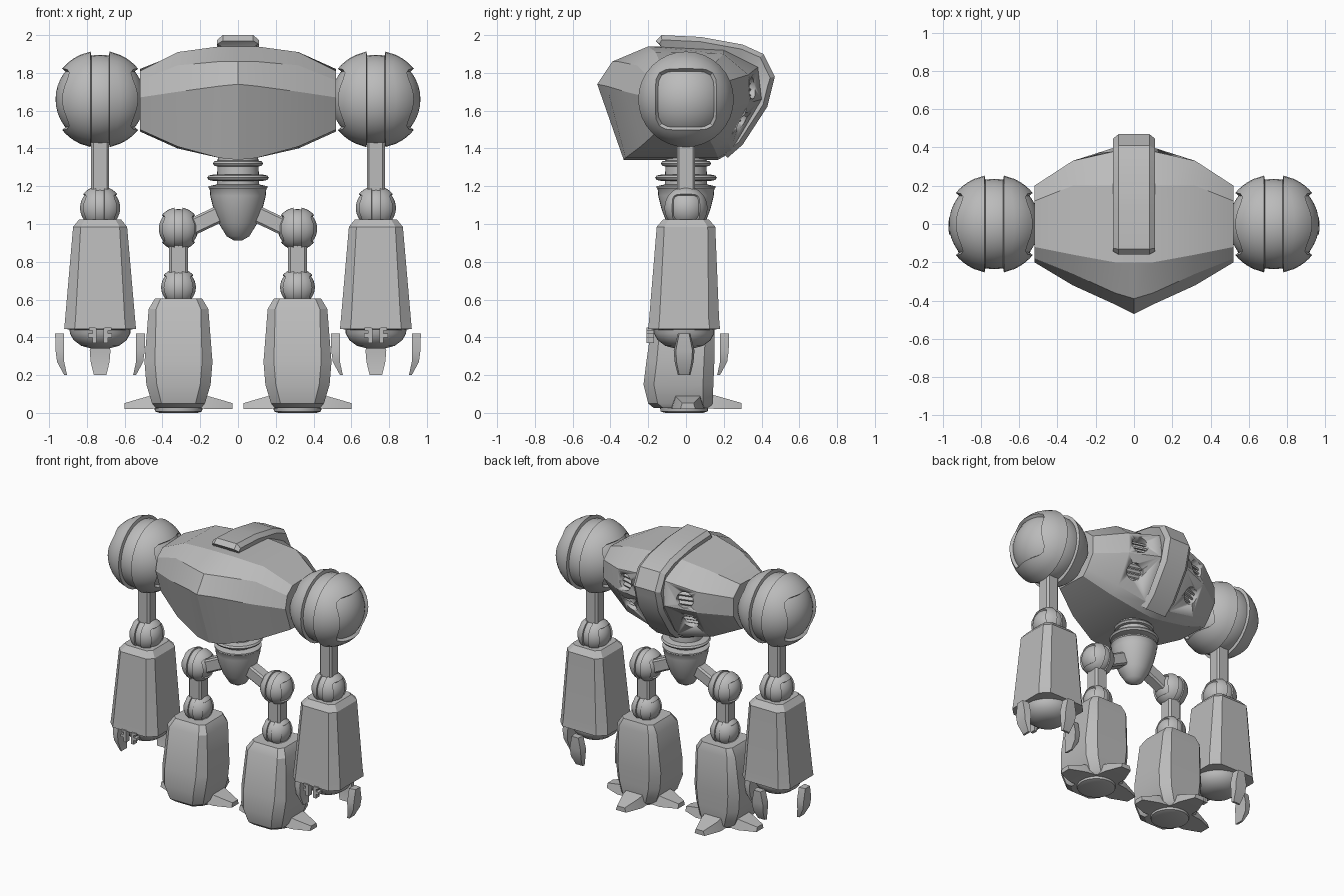
import bpy, bmesh, math
from mathutils import Vector, Matrix
from mathutils.bvhtree import BVHTree

if "Cube" in bpy.data.objects:
    bpy.data.objects.remove(bpy.data.objects["Cube"])

grey = bpy.data.materials.new("plain grey")
grey.use_nodes = True
grey.diffuse_color = (0.5, 0.5, 0.5, 1)
grey.node_tree.nodes["Principled BSDF"].inputs["Base Color"].default_value = (0.5, 0.5, 0.5, 1)


def finish(name, bm, angle=30):
    bmesh.ops.recalc_face_normals(bm, faces=bm.faces)
    me = bpy.data.meshes.new(name)
    bm.to_mesh(me)
    bm.free()
    me.materials.append(grey)
    ob = bpy.data.objects.new(name, me)
    bpy.context.collection.objects.link(ob)
    bpy.ops.object.select_all(action='DESELECT')
    ob.select_set(True)
    bpy.context.view_layer.objects.active = ob
    bpy.ops.object.shade_smooth_by_angle(angle=math.radians(angle))
    return ob


def loft(name, rings, angle=30, caps=True, matrix=None):
    bm = bmesh.new()
    loops = [[bm.verts.new(p) for p in ring] for ring in rings]
    n = len(loops[0])
    for a, b in zip(loops, loops[1:]):
        for i in range(n):
            j = (i + 1) % n
            bm.faces.new((a[i], a[j], b[j], b[i]))
    if caps:
        bm.faces.new(loops[0])
        bm.faces.new(loops[-1])
    if matrix:
        bm.transform(matrix)
    return finish(name, bm, angle)


def circle(r, z, cx=0, cy=0, n=32):
    return [(cx + r * math.cos(2 * math.pi * i / n), cy + r * math.sin(2 * math.pi * i / n), z)
            for i in range(n)]


def turned(name, profile, cx=0, cy=0):
    return loft(name, [circle(r, z, cx, cy) for r, z in profile], 40)


def octagon(cx, cy, hx, hy, cut, z):
    c = cut
    quarter = [(hx, hy - c), (hx - c, hy), (c - hx, hy), (-hx, hy - c)]
    return [(cx + x, cy + y, z) for x, y in quarter + [(-x, -y) for x, y in quarter]]


def beam(name, a, b, half):
    a, b = Vector(a), Vector(b)
    turn = (b - a).to_track_quat('Z', 'Y').to_matrix().to_4x4()
    length = (b - a).length
    rings = [octagon(0, 0, half, half, half * .25, z) for z in (0, length)]
    return loft(name, rings, matrix=Matrix.Translation(a) @ turn)


def ball_joint(name, centre, scale):
    # Ball with two outer shells, each open at the end through a rounded square
    bm = bmesh.new()
    place = Matrix.Translation(centre) @ Matrix.Scale(scale, 4)
    bmesh.ops.create_uvsphere(bm, u_segments=32, v_segments=20, radius=.236,
                              matrix=place @ Matrix.Rotation(math.pi / 2, 4, 'Y'))
    finish(name + "_ball", bm, 40)
    for side, label in ((1, "outer"), (-1, "inner")):
        rings = []
        for radius, steps in ((.258, range(6)), (.228, range(5, -1, -1))):
            for k in steps:
                t, ring = k / 5, []
                for i in range(32):
                    a = 2 * math.pi * i / 32
                    square = .162 / (abs(math.cos(a)) ** 5 + abs(math.sin(a)) ** 5) ** .2
                    rho = (.253 * (1 - t) + square * t) * radius / .258
                    x = math.sqrt(radius ** 2 - rho ** 2)
                    ring.append((side * max(x, .04), rho * math.cos(a), rho * math.sin(a)))
                rings.append(ring)
        loft(name + "_" + label + "_shell", rings + rings[:1], 40, False, place)


# Torso, lofted from side to side
SECTIONS = [
    (0, ((-.47, 1.74), (-.39, 1.86), (-.2, 1.94), (.2, 1.93), (.38, 1.84), (.41, 1.66), (.24, 1.38), (.17, 1.34), (-.33, 1.34))),
    (.1, ((-.42, 1.73), (-.36, 1.86), (-.2, 1.94), (.2, 1.92), (.38, 1.83), (.4, 1.66), (.24, 1.39), (.17, 1.35), (-.32, 1.35))),
    (.32, ((-.32, 1.7), (-.26, 1.84), (-.16, 1.91), (.2, 1.9), (.33, 1.79), (.33, 1.64), (.22, 1.44), (.15, 1.4), (-.24, 1.41))),
    (.52, ((-.2, 1.67), (-.18, 1.76), (-.12, 1.81), (.12, 1.82), (.2, 1.75), (.2, 1.62), (.14, 1.53), (.1, 1.49), (-.14, 1.5))),
]
rows = [(-x, p) for x, p in SECTIONS[:0:-1]] + SECTIONS
torso = loft("torso", [[(x, y, z) for y, z in p] for x, p in rows], 24)

# Round vents with slats on the back
bm = bmesh.new()
bm.from_mesh(torso.data)
tree = BVHTree.FromBMesh(bm)
bm.free()
cutters = bmesh.new()
for x in (-.24, .24):
    for z in (1.72, 1.54):
        spot, normal, _, _ = tree.ray_cast(Vector((x, 2, z)), Vector((0, -1, 0)))
        frame = Matrix.Translation(spot) @ normal.to_track_quat('Z', 'Y').to_matrix().to_4x4()
        bmesh.ops.create_cone(cutters, cap_ends=True, segments=24, radius1=.058, radius2=.058,
                              depth=.12, matrix=frame)
        slats = bmesh.new()
        for k in (-1, 0, 1):
            bmesh.ops.create_cube(slats, size=1, matrix=frame @ Matrix.Translation((0, k * .032, -.04))
                                  @ Matrix.Rotation(.5, 4, 'X') @ Matrix.Diagonal((.11, .012, .04, 1)))
        finish("vent_slats", slats)
cutter = finish("vent_cutter", cutters)
cutter.hide_render = True
cutter.hide_viewport = True
cut = torso.modifiers.new("vents", 'BOOLEAN')
cut.operation = 'DIFFERENCE'
cut.object = cutter

# Spine band running over the top and down the back
SPINE = ((-.16, 1.97, .04), (-.13, 2, .08), (.08, 1.99, .08), (.3, 1.95, .08), (.41, 1.9, .08),
         (.47, 1.78, .09), (.455, 1.72, .08), (.43, 1.62, .06), (.3, 1.42, .04), (.22, 1.35, .03))
rings = []
for i, (y, z, depth) in enumerate(SPINE):
    before, after = SPINE[max(i - 1, 0)], SPINE[min(i + 1, len(SPINE) - 1)]
    d = Vector((after[0] - before[0], after[1] - before[1])).normalized()
    ny, nz = -d.y, d.x
    rings.append([(x, y - ny * s, z - nz * s) for x, s in
                  ((-.08, 0), (.08, 0), (.11, .025), (.09, depth), (-.09, depth), (-.11, .025))])
loft("spine_band", rings)

# Waist and pelvis
turned("waist_column", [(.115, 1.15), (.105, 1.4)])
for radius, z in ((.125, 1.32), (.155, 1.245)):
    turned("waist_ring", [(radius - .03, z - .018), (radius, z - .012), (radius + .008, z),
                          (radius, z + .012), (radius - .03, z + .018)])
turned("pelvis", [(.02, .912), (.06, .935), (.1, 1), (.13, 1.08), (.147, 1.15), (.15, 1.185),
                  (.155, 1.19), (.155, 1.2), (.11, 1.21)])


def digit(name, matrix, rows):
    # Tapered claw or toe pointing along local x; rows give out, low, high, half width
    rings = [[(x, -w, a), (x, w, a), (x, w * .75, b), (x, -w * .75, b)] for x, a, b, w in rows]
    loft(name, rings, matrix=matrix)


for side, label in ((1, "left"), (-1, "right")):
    arm, leg = side * .73, side * .315

    # Arm
    ball_joint(label + "_shoulder", (arm, 0, 1.66), 1)
    beam(label + "_upper_arm", (arm, 0, 1.08), (arm, 0, 1.5), .048)
    ball_joint(label + "_elbow", (arm, 0, 1.085), .45)
    loft(label + "_forearm", [octagon(arm, cy, hx, hy, cut, z) for cy, hx, hy, cut, z in (
        (-.01, .15, .15, .05, .44), (-.01, .19, .19, .055, .445), (-.01, .185, .185, .055, .5),
        (0, .143, .155, .04, .985), (0, .11, .12, .03, 1.025))])
    turned(label + "_hand", [(.05, .342), (.1, .355), (.14, .385), (.16, .42), (.163, .46)], arm, -.01)
    for turn in (0, 90, 180):
        spin = Matrix.Translation((arm, -.01, 0)) @ Matrix.Rotation(math.radians(turn), 4, 'Z')
        rings = [[(a, -w, z), (a, w, z), (b, w * .8, z), (b, -w * .8, z)] for a, b, w, z in (
            (.175, .19, .033, .2), (.19, .228, .05, .27), (.19, .236, .055, .33), (.19, .238, .033, .42))]
        loft(label + "_claw", rings, matrix=spin)
    for k in (-1, 1):
        bm = bmesh.new()
        for dx, z, w, h in ((0, .41, .022, .08), (.018, .41, .03, .02), (.012, .445, .035, .015)):
            bmesh.ops.create_cube(bm, size=1, matrix=Matrix.Translation((arm + k * (.03 + dx), -.19, z))
                                  @ Matrix.Diagonal((w, .04, h, 1)))
        finish(label + "_hand_clip", bm)

    # Leg
    beam(label + "_hip_strut", (0, 0, 1.1), (leg, 0, .95), .045)
    ball_joint(label + "_hip", (leg, 0, .975), .44)
    beam(label + "_thigh", (leg, 0, .58), (leg, 0, 1), .05)
    ball_joint(label + "_knee", (leg, 0, .665), .39)
    loft(label + "_lower_leg", [octagon(leg, cy, hx, hy, cut, z) for cy, hx, hy, cut, z in (
        (-.02, .12, .15, .05, .025), (-.03, .14, .17, .05, .05), (-.04, .17, .185, .055, .15),
        (-.03, .18, .18, .055, .27), (-.01, .158, .16, .04, .55), (0, .125, .13, .03, .605))])
    turned(label + "_sole", [(.1, 0), (.125, .008), (.13, .06)], leg, -.01)
    for turn in (0, 90, 180):
        spin = Matrix.Translation((leg, .01, 0)) @ Matrix.Rotation(math.radians(turn), 4, 'Z')
        digit(label + "_toe", spin, ((.08, .025, .11, .09), (.17, .02, .085, .085), (.285, .02, .052, .04)))
